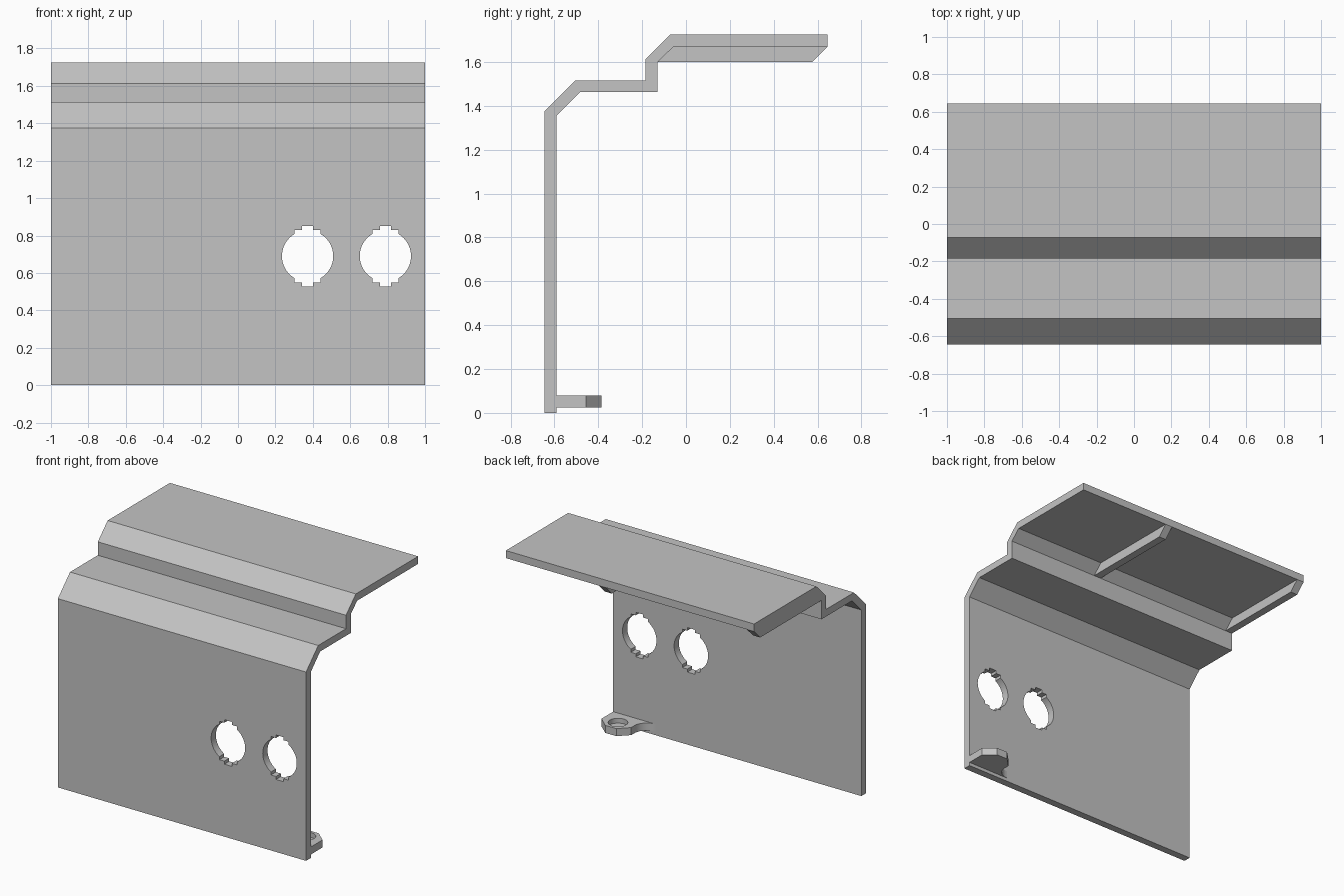
import bpy, bmesh, math

old = bpy.data.objects.get("Cube")
if old:
    bpy.data.objects.remove(old, do_unlink=True)

grey = bpy.data.materials.new("plain grey")
grey.use_nodes = True
grey.diffuse_color = (0.55, 0.55, 0.55, 1)
grey.node_tree.nodes["Principled BSDF"].inputs["Base Color"].default_value = grey.diffuse_color

# Which world position an outline point (u, v) takes at depth w
ALONG = {
    "x": lambda u, v, w: (w, u, v),
    "y": lambda u, v, w: (u, w, v),
    "z": lambda u, v, w: (u, v, w),
}


def prism(name, outline, axis, start, end):
    """Extrude a closed outline along an axis."""
    bm = bmesh.new()
    place = ALONG[axis]
    near = [bm.verts.new(place(u, v, start)) for u, v in outline]
    far = [bm.verts.new(place(u, v, end)) for u, v in outline]
    bm.faces.new(near)
    bm.faces.new(far[::-1])
    for i in range(len(near)):
        j = (i + 1) % len(near)
        bm.faces.new((near[j], near[i], far[i], far[j]))
    bmesh.ops.recalc_face_normals(bm, faces=bm.faces)
    mesh = bpy.data.meshes.new(name)
    bm.to_mesh(mesh)
    bm.free()
    mesh.materials.append(grey)
    obj = bpy.data.objects.new(name, mesh)
    bpy.context.collection.objects.link(obj)
    return obj


def select(obj):
    bpy.ops.object.select_all(action="DESELECT")
    obj.select_set(True)
    bpy.context.view_layer.objects.active = obj


def cut(obj, cutter):
    """Subtract the cutter, then discard it."""
    mod = obj.modifiers.new("cut", "BOOLEAN")
    mod.operation, mod.solver, mod.object = "DIFFERENCE", "EXACT", cutter
    select(obj)
    bpy.ops.object.modifier_apply(modifier=mod.name)
    bpy.data.objects.remove(cutter, do_unlink=True)


def arc(cx, cy, r, a0, a1, n):
    """Points on an arc, angles in degrees."""
    angles = [math.radians(a0 + (a1 - a0) * i / n) for i in range(n + 1)]
    return [(cx + r * math.cos(a), cy + r * math.sin(a)) for a in angles]


# Folded sheet: wall, bevel, ledge, riser, bevel and top
outer = [(-0.645, 0), (-0.645, 1.375), (-0.505, 1.515), (-0.185, 1.515),
         (-0.185, 1.613), (-0.072, 1.725), (0.645, 1.725)]
inner = [(0.645, 1.67), (-0.057, 1.67), (-0.13, 1.6), (-0.13, 1.463),
         (-0.483, 1.463), (-0.59, 1.355), (-0.59, 0)]
panel = prism("folded_panel", outer + inner, "x", -1, 1)

# Round openings with stepped notches at top and bottom
radius = 0.137
shoulder = math.degrees(math.acos(0.07 / radius))
quarter = arc(0, 0, radius, 0, shoulder, 12) + [(0.07, 0.14), (0.03, 0.14), (0.03, 0.162)]
half = quarter + [(-x, z) for x, z in reversed(quarter)][:-1]
keyhole = half + [(-x, -z) for x, z in half if (x, z) != quarter[0]]
keyhole.insert(len(half), (-radius, 0))
keyhole = list(dict.fromkeys(keyhole))
for cx in (0.372, 0.788):
    cutter = prism("opening_cutter", [(cx + x, 0.69 + z) for x, z in keyhole], "y", -0.8, -0.5)
    cut(panel, cutter)

# Ribs under the top
rib = [(-0.13, 1.6), (0.575, 1.6), (0.645, 1.67), (-0.057, 1.67)]
for name, x in (("middle_rib", 0.195), ("end_rib", -1)):
    prism(name, rib, "x", x, x + 0.058)

# Foot tab with a shallow round socket and a curved root
root = arc(0.66, -0.49, 0.1, 0, -90, 10)
tab_outline = [(1, -0.59), (1, -0.455), (0.92, -0.385), (0.83, -0.385), (0.76, -0.455)] + root
tab = prism("foot_tab", tab_outline, "z", 0.025, 0.08)
cut(tab, prism("socket_cutter", arc(0.877, -0.47, 0.065, 0, 352.5, 47), "z", 0.045, 0.2))

for obj in (panel, tab):
    select(obj)
    bpy.ops.object.shade_smooth_by_angle(angle=math.radians(25))
